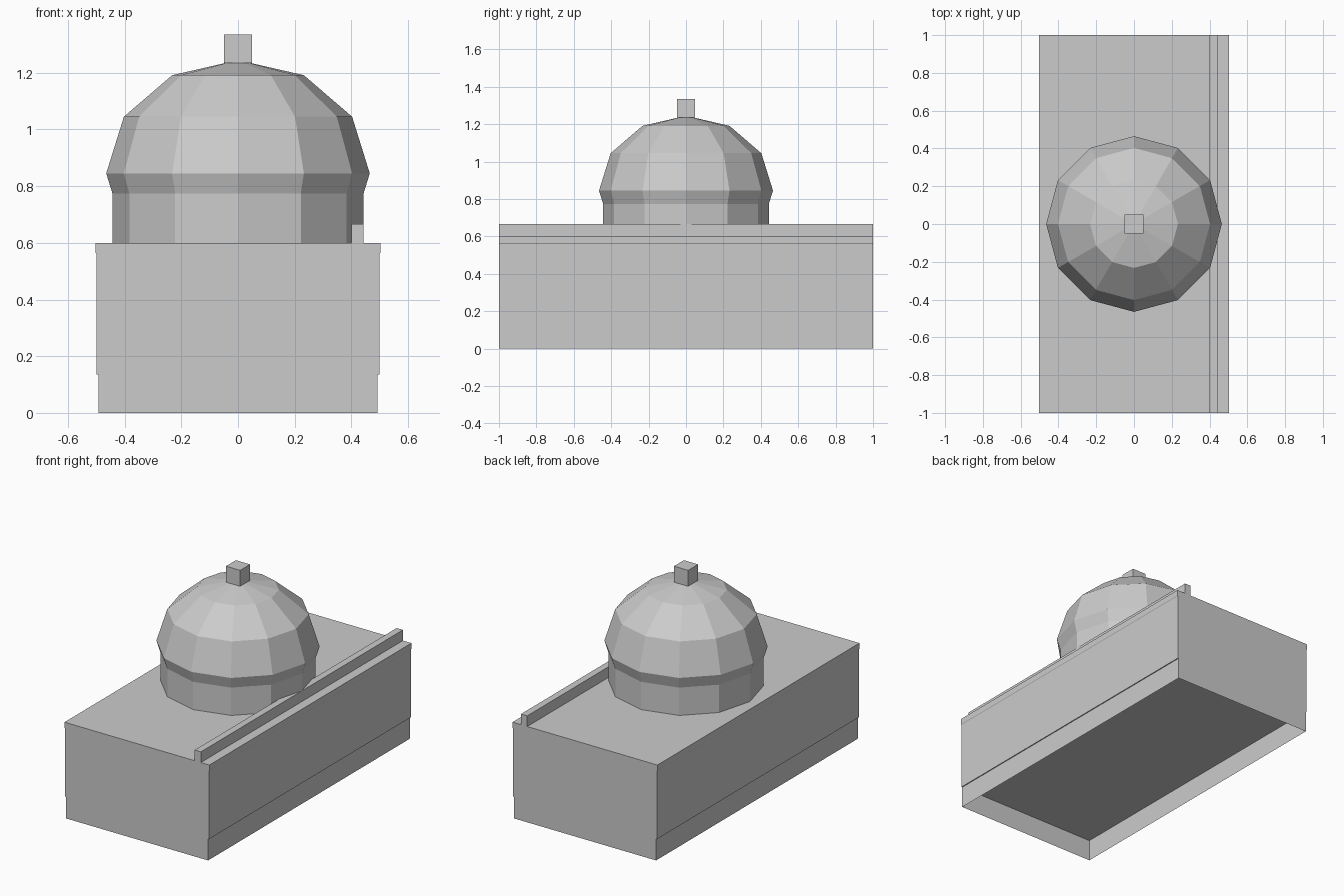
import bpy, bmesh, math
from mathutils import Matrix

if "Cube" in bpy.data.objects:
    bpy.data.objects.remove(bpy.data.objects["Cube"])

grey = bpy.data.materials.new("plain grey")
grey.diffuse_color = (0.6, 0.6, 0.6, 1)
grey.use_nodes = True
grey.node_tree.nodes["Principled BSDF"].inputs["Base Color"].default_value = grey.diffuse_color


def add_object(name, bm, fix_normals=True):
    if fix_normals:
        bmesh.ops.recalc_face_normals(bm, faces=bm.faces)
    mesh = bpy.data.meshes.new(name)
    bm.to_mesh(mesh)
    bm.free()
    mesh.materials.append(grey)
    obj = bpy.data.objects.new(name, mesh)
    bpy.context.collection.objects.link(obj)
    return obj


def box(name, x0, x1, y0, y1, z0, z1, open_bottom=False):
    bm = bmesh.new()
    bmesh.ops.create_cube(bm, size=1)
    for v in bm.verts:
        v.co = (x1 if v.co.x > 0 else x0,
                y1 if v.co.y > 0 else y0,
                z1 if v.co.z > 0 else z0)
    if open_bottom:
        bm.normal_update()
        bottom = [f for f in bm.faces if f.normal.z < -0.5]
        bmesh.ops.delete(bm, geom=bottom, context='FACES_ONLY')
        return add_object(name, bm, False)
    return add_object(name, bm)


# Main block: side profile with a slim overhanging lip, extruded front to back
half = [(0.499, 0.135), (0.499, 0.56), (0.502, 0.565), (0.502, 0.6)]
profile = half + [(-x, z) for x, z in reversed(half)]
bm = bmesh.new()
face = bm.faces.new([bm.verts.new((x, -1, z)) for x, z in profile])
ext = bmesh.ops.extrude_face_region(bm, geom=[face], use_keep_orig=True)
for v in ext["geom"]:
    if isinstance(v, bmesh.types.BMVert):
        v.co.y = 1
add_object("main_block", bm)

# Thin-walled skirt under the block, open below
bm = bmesh.new()
foot = [(-0.493, -1), (0.493, -1), (0.493, 1), (-0.493, 1)]
low = [bm.verts.new((x, y, 0)) for x, y in foot]
high = [bm.verts.new((x, y, 0.135)) for x, y in foot]
for i in range(4):
    j = (i + 1) % 4
    bm.faces.new((low[i], low[j], high[j], high[i]))
add_object("base_skirt", bm, False)

# Rail along one edge of the roof
box("edge_rail", 0.40, 0.443, -1, 1, 0.6, 0.667)

# Twelve-sided drum
bm = bmesh.new()
bmesh.ops.create_cone(bm, cap_ends=True, segments=12, radius1=0.443,
                      radius2=0.443, depth=0.245,
                      matrix=Matrix.Translation((0, 0, 0.7225)))
add_object("drum", bm)

# Faceted dome, a slightly squashed low-poly sphere
bm = bmesh.new()
bmesh.ops.create_uvsphere(bm, u_segments=12, v_segments=6, radius=1,
                          matrix=Matrix.Translation((0, 0, 0.845))
                          @ Matrix.Diagonal((0.465, 0.465, 0.4, 1)))
add_object("dome", bm)

# Cube finial
box("finial", -0.049, 0.049, -0.049, 0.049, 1.235, 1.335)
